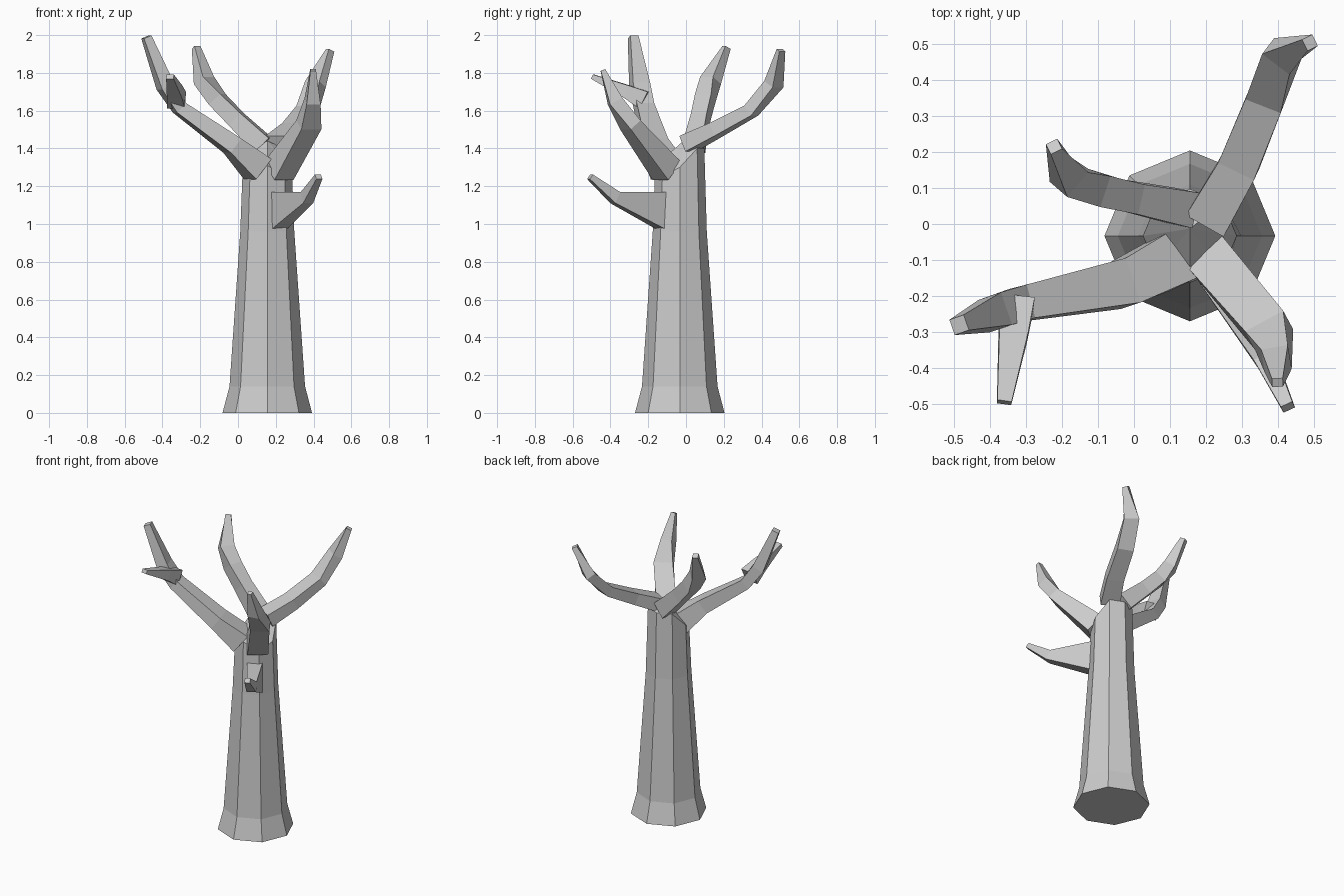
import bpy, bmesh, math
from mathutils import Vector

if "Cube" in bpy.data.objects:
    bpy.data.objects.remove(bpy.data.objects["Cube"])

CX, CY = 0.155, -0.033


def finish(name, bm):
    bmesh.ops.recalc_face_normals(bm, faces=bm.faces)
    me = bpy.data.meshes.new(name)
    bm.to_mesh(me)
    bm.free()
    ob = bpy.data.objects.new(name, me)
    bpy.context.collection.objects.link(ob)
    return ob


def skin(bm, rings):
    # bridge consecutive rings with quads
    for a, b in zip(rings, rings[1:]):
        n = len(a)
        for i in range(n):
            j = (i + 1) % n
            bm.faces.new((a[i], a[j], b[j], b[i]))


def branch(name, rows, upright_base=False):
    # four-sided tapering limb; each row is x, y, z, width, height
    bm = bmesh.new()
    pts = [Vector(r[:3]) for r in rows]
    rings = []
    for i, (p, row) in enumerate(zip(pts, rows)):
        t = Vector()
        if i > 0:
            t += (p - pts[i - 1]).normalized()
        if i < len(pts) - 1:
            t += (pts[i + 1] - p).normalized()
        if i == 0 and upright_base:
            t.z = 0
        t.normalize()
        side = t.cross(Vector((0, 0, 1))).normalized()
        up = side.cross(t)
        w, h = row[3] / 2, row[4] / 2
        rings.append([bm.verts.new(p + side * w * a + up * h * b)
                      for a, b in ((-1, -1), (1, -1), (1, 1), (-1, 1))])
    skin(bm, rings)
    bm.faces.new(rings[0])
    bm.faces.new(rings[-1])
    return finish(name, bm)


# octagonal trunk with flared foot and a top that steps up toward the back
bm = bmesh.new()
rings = []
for r, z in ((0.237, 0), (0.2, 0.14), (0.143, 0.96), (0.13, None)):
    ring = []
    for k in range(8):
        a = k * math.pi / 4
        s = math.sin(a)
        top = 1.40 if s > 0.1 else (1.25 if s < -0.1 else 1.30)
        if k == 6:
            top = 1.31
        ring.append(bm.verts.new((CX + r * math.cos(a), CY + r * s,
                                  top if z is None else z)))
    rings.append(ring)
skin(bm, rings)
bm.faces.new(rings[0])
crown = bm.verts.new((CX, CY + 0.02, 1.44))
for k in range(8):
    bm.faces.new((rings[-1][k], rings[-1][(k + 1) % 8], crown))
finish("trunk", bm)

# main limbs
branch("left_front_branch", [
    (0.105, -0.10, 1.29, 0.15, 0.14), (-0.03, -0.165, 1.415, 0.13, 0.095),
    (-0.31, -0.22, 1.615, 0.095, 0.07), (-0.385, -0.245, 1.73, 0.095, 0.075),
    (-0.485, -0.28, 1.99, 0.045, 0.045)])
branch("left_front_twig", [
    (-0.325, -0.22, 1.655, 0.095, 0.10), (-0.335, -0.31, 1.70, 0.08, 0.07),
    (-0.36, -0.495, 1.78, 0.04, 0.025)])
branch("right_front_branch", [
    (0.215, -0.10, 1.28, 0.13, 0.13), (0.375, -0.295, 1.525, 0.12, 0.075),
    (0.395, -0.375, 1.65, 0.075, 0.075), (0.398, -0.44, 1.815, 0.03, 0.025)])
branch("right_back_branch", [
    (0.205, 0.01, 1.425, 0.12, 0.09), (0.29, 0.16, 1.50, 0.11, 0.075),
    (0.365, 0.345, 1.60, 0.105, 0.065), (0.41, 0.465, 1.74, 0.095, 0.065),
    (0.488, 0.503, 1.92, 0.035, 0.035)])
branch("left_back_branch", [
    (0.135, 0.045, 1.415, 0.10, 0.11), (-0.01, 0.075, 1.555, 0.085, 0.09),
    (-0.11, 0.10, 1.66, 0.09, 0.085), (-0.18, 0.13, 1.76, 0.09, 0.075),
    (-0.222, 0.215, 1.935, 0.035, 0.035)])

# low side branch
branch("low_branch", [
    (0.205, -0.11, 1.065, 0.10, 0.21), (0.365, -0.375, 1.14, 0.06, 0.065),
    (0.427, -0.508, 1.25, 0.035, 0.03)], upright_base=True)
